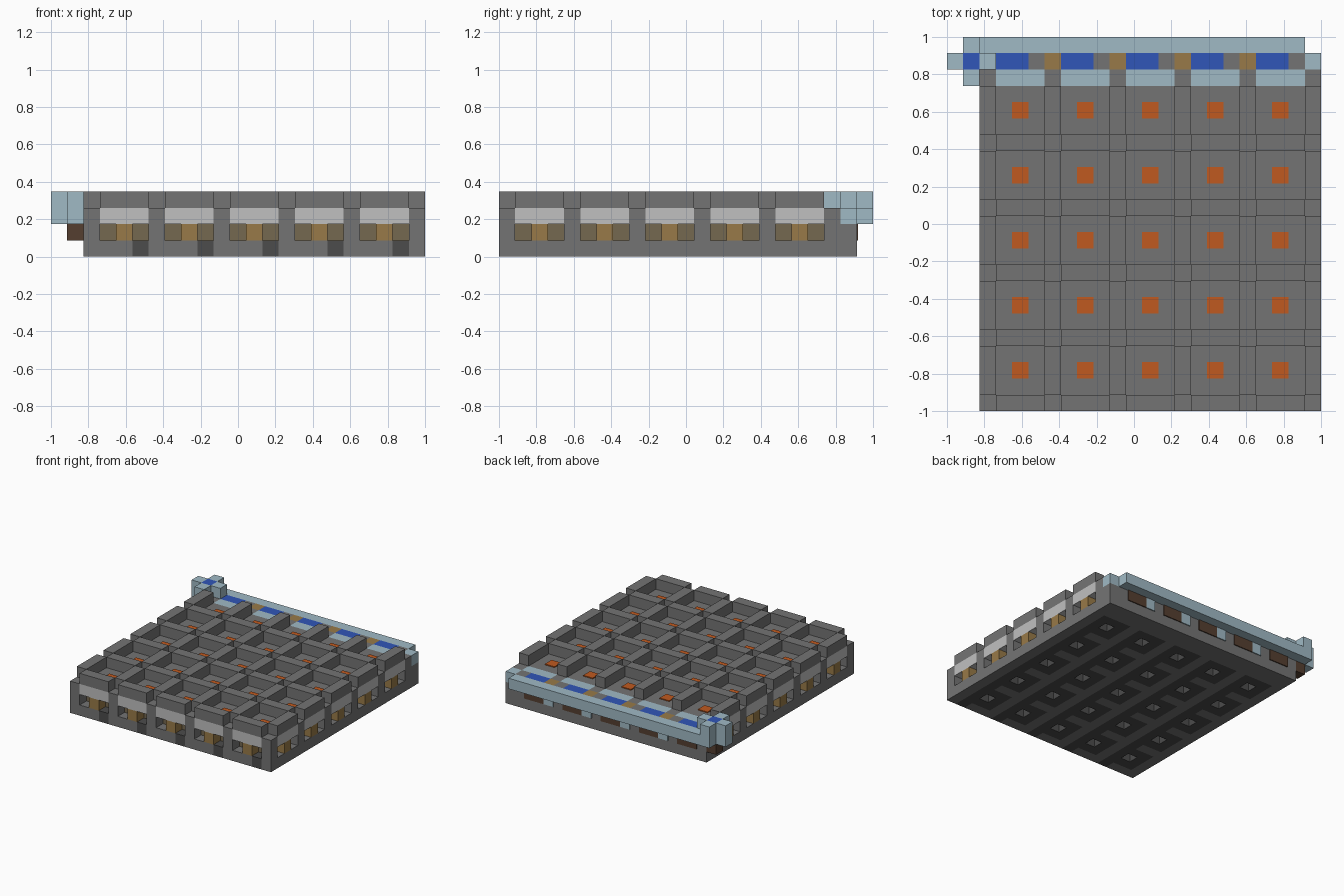
import bpy, bmesh
from mathutils import Matrix, Vector

old = bpy.data.objects.get("Cube")
if old:
    bpy.data.objects.remove(old)

U = 2 / 23            # one block
PITCH = 4             # blocks per bay
BAYS = range(5)
PLATE = 0.09          # painted plate, in blocks


def material(name, hex_colour):
    srgb = [int(hex_colour[k:k + 2], 16) / 255 for k in (0, 2, 4)]
    rgba = [c / 12.92 if c < 0.04 else ((c + 0.055) / 1.055) ** 2.4 for c in srgb] + [1]
    m = bpy.data.materials.new(name)
    m.use_nodes = True
    m.diffuse_color = rgba
    m.node_tree.nodes["Principled BSDF"].inputs["Base Color"].default_value = rgba
    return m


grey = material("stone grey", "747474")
dark = material("dark grey", "4c4c4c")
pale = material("pale grey", "c0c0c0")
tan = material("tan", "987a48")
olive = material("olive brown", "756850")
glass = material("pale blue", "a0bac5")
blue = material("strong blue", "3056b8")
orange = material("orange", "c05a20")
brown = material("dark brown", "553f30")


def finish(bm, name, *mats):
    mesh = bpy.data.meshes.new(name)
    bm.transform(Matrix.Translation((-1, -1, 0)) @ Matrix.Scale(U, 4))
    bm.to_mesh(mesh)
    bm.free()
    for m in mats:
        mesh.materials.append(m)
    obj = bpy.data.objects.new(name, mesh)
    bpy.context.collection.objects.link(obj)
    return obj


def boxes(name, mat, items):
    """One object from (corner, size) boxes in block units."""
    bm = bmesh.new()
    for corner, size in items:
        mid = Vector(corner) + Vector(size) / 2
        bmesh.ops.create_cube(bm, size=1, matrix=Matrix.Translation(mid) @ Matrix.Diagonal((*size, 1)))
    return finish(bm, name, mat)


# Base slab: a grid of blocks with a square hole under every bay
def bay_pos(p):
    return int(p.x - 2) % PITCH, int(p.y) % PITCH


def is_path(p):
    a, b = bay_pos(p)
    if p.y > 20 or p.x > 22:
        return False
    return (a > 0 and b > 0) or (a == 3 and b == 0)


bm = bmesh.new()
bmesh.ops.create_grid(bm, x_segments=21, y_segments=22, size=0.5,
                      matrix=Matrix.Translation((12.5, 11, 0)) @ Matrix.Diagonal((21, 22, 1, 1)))
holes = [f for f in bm.faces
         if bay_pos(f.calc_center_median()) == (2, 2) and f.calc_center_median().y < 20]
bmesh.ops.delete(bm, geom=holes, context="FACES")
top = bmesh.ops.extrude_face_region(bm, geom=bm.faces[:])["geom"]
bmesh.ops.translate(bm, vec=(0, 0, 1), verts=[v for v in top if isinstance(v, bmesh.types.BMVert)])
bmesh.ops.recalc_face_normals(bm, faces=bm.faces)
for f in bm.faces:
    f.material_index = int(is_path(f.calc_center_median() - f.normal * 0.5))
finish(bm, "base_slab", grey, dark)

# Inner core and the deck at the bottom of the bays
boxes("inner_core", olive, [((3, 1, 1), (19, 19, 1))])
boxes("bay_deck", grey, [((3, 1, 2), (19, 19, 1))])

# Pillars around the edge
pillars = [((2 + PITCH * i, PITCH * j, 1), (1, 1, 2))
           for i in range(6) for j in range(6) if i in (0, 5) or j in (0, 5)]
boxes("edge_pillars", grey, pillars)

# Window bands and window posts on the front and both sides
bands, posts = [], []
for k in BAYS:
    s = PITCH * k
    bands.append(((3 + s, 0, 2), (3, 1, 1)))
    posts.append(((4 + s, 0, 1), (1, 1, 1)))
    for x in (2, 22):
        bands.append(((x, 1 + s, 2), (1, 3, 1)))
        posts.append(((x, 2 + s, 1), (1, 1, 1)))
boxes("window_bands", pale, bands)
boxes("window_posts", tan, posts)

# Raised beams between the crossings, in both directions
beams = [((3 + PITCH * i, PITCH * j, 3), (3, 1, 1)) for i in BAYS for j in BAYS]
beams += [((2 + PITCH * i, 1 + PITCH * j, 3), (1, 3, 1)) for i in range(6) for j in BAYS]
boxes("roof_beams", grey, beams)

# Orange marker in the middle of every bay
boxes("bay_markers", orange,
      [((4 + PITCH * i, 2 + PITCH * j, 3), (1, 1, PLATE)) for i in BAYS for j in BAYS])

# Back wall: lower fill, glass strips, coloured channel
boxes("back_fill", grey, [((3 + PITCH * k, 20, 1), (3, 1, 1)) for k in BAYS])
boxes("back_ledge", grey, [((2, 21, 1), (21, 1, 1))])
boxes("back_glass", glass, [((3 + PITCH * k, 20, 2), (3, 1, 1)) for k in BAYS])
boxes("channel_blue", blue, [((3 + PITCH * k, 21, 2), (2, 1, 1)) for k in BAYS])
boxes("channel_grey", grey, [((5 + PITCH * k, 21, 2), (1, 1, 1)) for k in BAYS])
boxes("channel_tan", tan, [((6 + PITCH * k, 21, 2), (1, 1, 1)) for k in range(4)])
boxes("ledge_brown_patches", brown, [((3 + PITCH * k, 22, 1), (2, PLATE, 1)) for k in BAYS])
boxes("ledge_pale_patches", glass, [((6 + PITCH * k, 22, 1), (1, PLATE, 1)) for k in range(4)])

# Back rail with its end cap
boxes("back_rail", glass, [((2, 22, 2), (20, 1, 1)), ((22, 21, 2), (1, 1, 1))])

# Cross-shaped corner post
boxes("corner_cross", glass, [((0, 21, 2), (1, 1, 2)), ((1, 20, 2), (1, 1, 2)),
                              ((1, 22, 2), (1, 1, 2)), ((2, 21, 2), (1, 1, 2))])
boxes("corner_core", blue, [((1, 21, 2), (1, 1, 2))])
boxes("corner_foot", brown, [((1, 21, 1), (1, 1, 1))])
